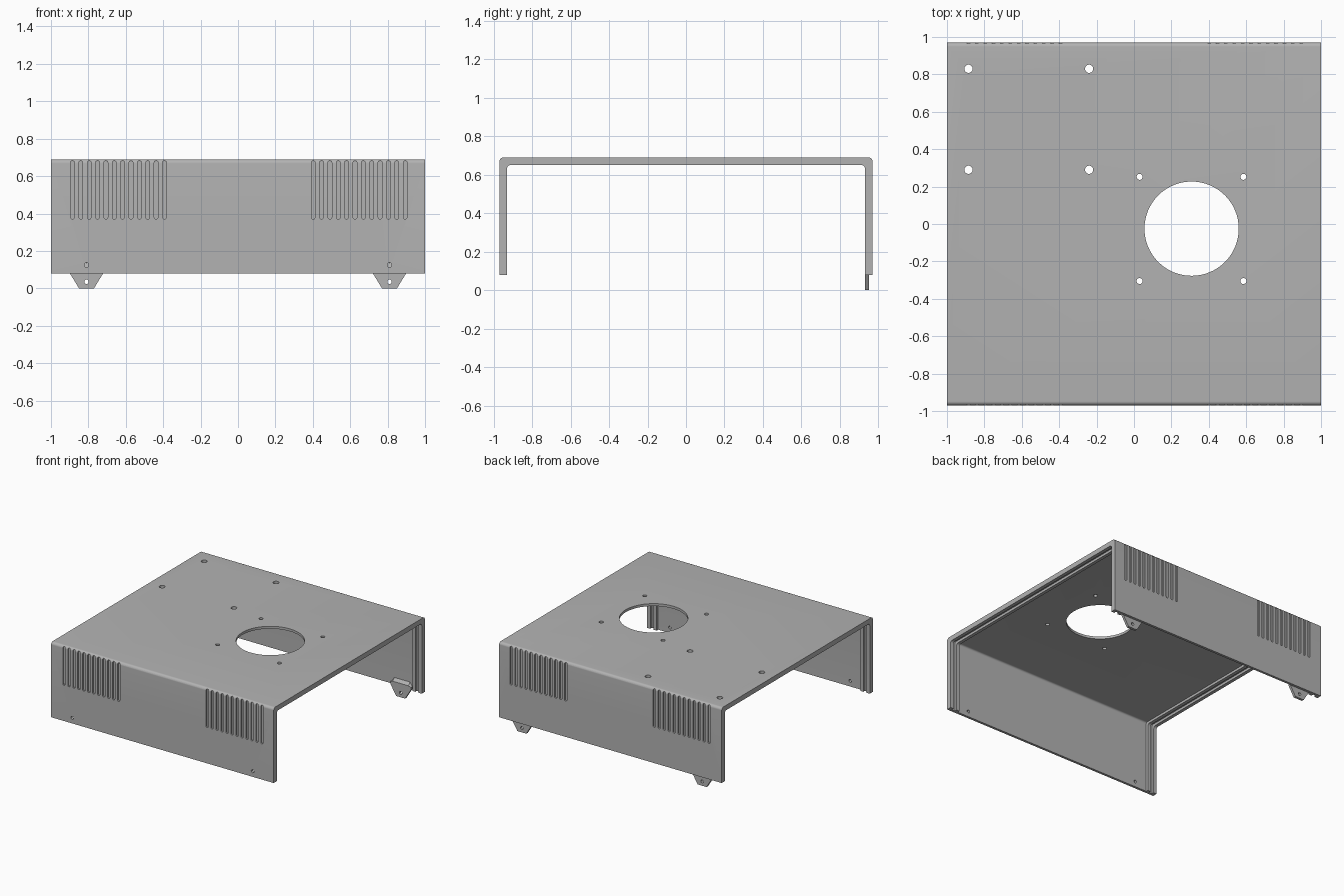
import bpy
import bmesh
from math import sin, cos, pi

cube = bpy.data.objects.get("Cube")
if cube:
    bpy.data.objects.remove(cube, do_unlink=True)

grey = bpy.data.materials.new("plain_grey")
grey.use_nodes = True
grey.diffuse_color = (0.45, 0.45, 0.45, 1)
grey.node_tree.nodes["Principled BSDF"].inputs["Base Color"].default_value = grey.diffuse_color

HALF_X, HALF_Y, TOP, BOTTOM, SHEET = 1.0, 0.97, 0.69, 0.08, 0.02


def prism(bm, outline, axis, lo, hi):
    """Extrude a 2D outline along an axis between lo and hi."""
    def place(p, d):
        return {"x": (d, p[0], p[1]), "y": (p[0], d, p[1]), "z": (p[0], p[1], d)}[axis]
    a = [bm.verts.new(place(p, lo)) for p in outline]
    b = [bm.verts.new(place(p, hi)) for p in outline]
    bm.faces.new(a)
    bm.faces.new(b[::-1])
    for i in range(len(a)):
        j = (i + 1) % len(a)
        bm.faces.new((a[i], b[i], b[j], a[j]))


def arc(cx, cy, r, start, end, steps):
    return [(cx + r * cos(start + (end - start) * i / steps),
             cy + r * sin(start + (end - start) * i / steps)) for i in range(steps + 1)]


def disc(cx, cy, r, sides=24):
    return arc(cx, cy, r, 0, 2 * pi, sides)[:-1]


def capsule(cx, z0, z1, r):
    return arc(cx, z1 - r, r, 0, pi, 8) + arc(cx, z0 + r, r, pi, 2 * pi, 8)


def arch(inset, r):
    """Path up the front, over the top and down the back."""
    y, z = HALF_Y - inset, TOP - inset
    return ([(-y, BOTTOM)] + arc(-y + r, z - r, r, pi, pi / 2, 8)
            + arc(y - r, z - r, r, pi / 2, 0, 8) + [(y, BOTTOM)])


def finish(name, bm):
    bmesh.ops.recalc_face_normals(bm, faces=bm.faces)
    mesh = bpy.data.meshes.new(name)
    bm.to_mesh(mesh)
    bm.free()
    mesh.materials.append(grey)
    obj = bpy.data.objects.new(name, mesh)
    bpy.context.collection.objects.link(obj)
    return obj


def cut(obj, cutter):
    """Subtract the cutter and bake the result."""
    mod = obj.modifiers.new("holes", "BOOLEAN")
    mod.operation, mod.solver, mod.object = "DIFFERENCE", "EXACT", cutter
    graph = bpy.context.evaluated_depsgraph_get()
    baked = bpy.data.meshes.new_from_object(obj.evaluated_get(graph))
    obj.modifiers.clear()
    obj.data = baked
    bpy.data.objects.remove(cutter, do_unlink=True)


def smooth(obj):
    bpy.ops.object.select_all(action="DESELECT")
    obj.select_set(True)
    bpy.context.view_layer.objects.active = obj
    bpy.ops.object.shade_smooth_by_angle(angle=0.5)


# Folded sheet cover
bm = bmesh.new()
prism(bm, arch(0, 0.022) + arch(SHEET, 0.015)[::-1], "x", -HALF_X, HALF_X)
cover = finish("cover", bm)

# Openings in the cover
bm = bmesh.new()
prism(bm, disc(0.308, -0.025, 0.252, 64), "z", 0.6, 0.8)
for x in (0.03, 0.585):
    for y in (0.252, -0.305):
        prism(bm, disc(x, y, 0.016), "z", 0.6, 0.8)
for x in (-0.885, -0.24):
    for y in (0.83, 0.29):
        prism(bm, disc(x, y, 0.022), "z", 0.6, 0.8)
for x in (-0.81, 0.81):
    prism(bm, disc(x, 0.125, 0.012), "y", -1.1, -0.9)

# Shallow vent slots, front and back
for first in (-0.885, 0.402):
    for i in range(12):
        slot = capsule(first + i * 0.0447, 0.37, 0.683, 0.01)
        prism(bm, slot, "y", -1.1, -HALF_Y + 0.012)
        prism(bm, slot, "y", HALF_Y - 0.012, 1.1)
cut(cover, finish("cover_cutter", bm))
smooth(cover)

# Pairs of inner rails that hold the end panels
for side, sign in (("left", 1), ("right", -1)):
    for kind, lo, hi in (("outer", 0.972, HALF_X), ("inner", 0.915, 0.942)):
        bm = bmesh.new()
        prism(bm, arch(SHEET, 0.015) + arch(2 * SHEET, 0.018)[::-1], "x", sign * lo, sign * hi)
        smooth(finish(f"{side}_{kind}_rail", bm))

    # Mounting tab inside the back wall, sloped along its top
    bm = bmesh.new()
    half = [(0.04, 0), (0.092, 0.085), (0.092, 0.105), (0.07, 0.135)]
    cx = sign * 0.81
    outline = [(cx + w, z) for w, z in half] + [(cx - w, z) for w, z in half[::-1]]
    prism(bm, outline, "y", 0.93, 0.95)
    for v in bm.verts:
        if v.co.z > 0.13 and v.co.y < 0.94:
            v.co.z = 0.112
    tab = finish(f"{side}_back_tab", bm)
    bm = bmesh.new()
    prism(bm, disc(cx, 0.035, 0.012), "y", 0.9, 1.0)
    cut(tab, finish("tab_cutter", bm))
    smooth(tab)
